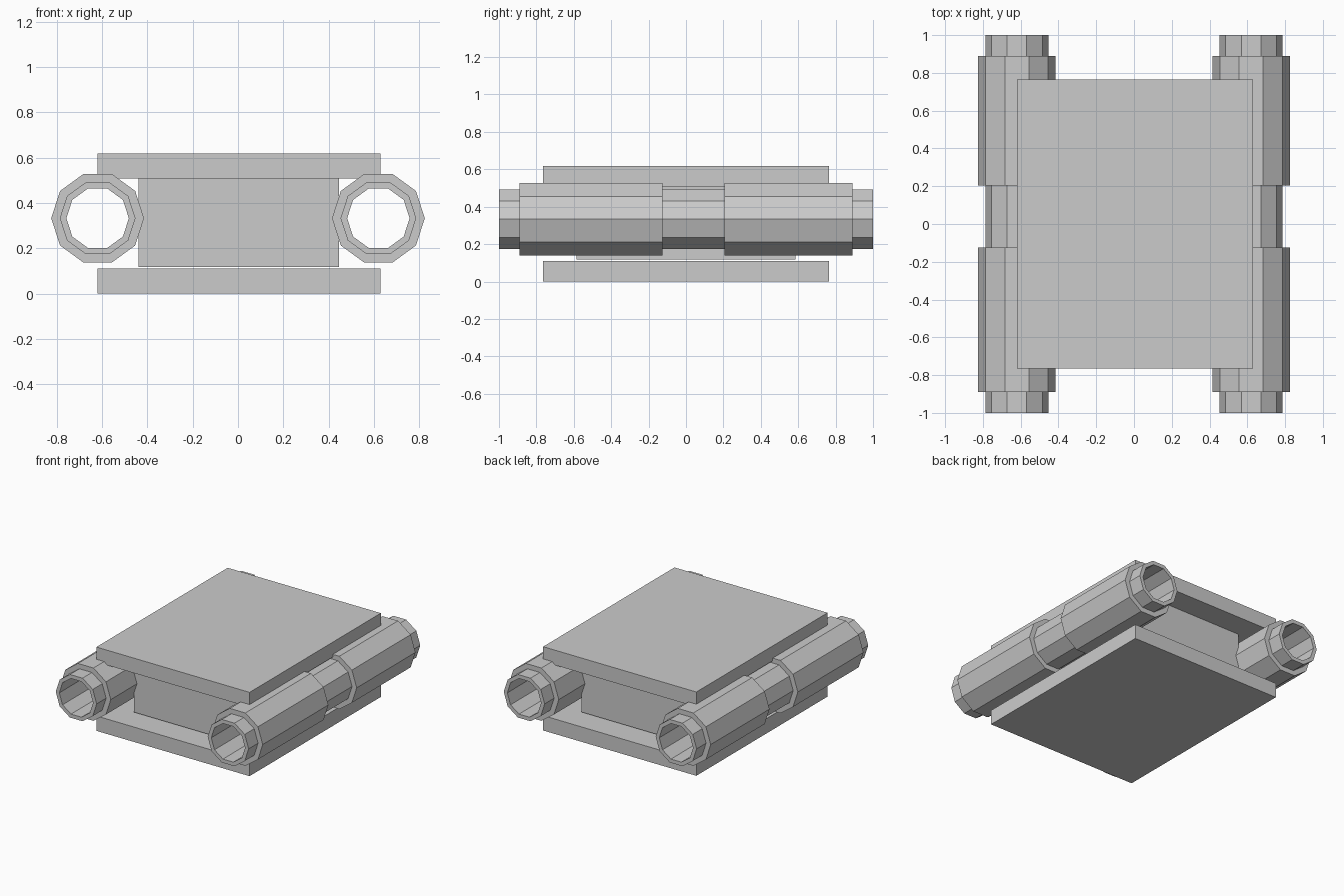
import bpy
import bmesh
import math
from mathutils import Matrix, Vector

cube = bpy.data.objects.get("Cube")
if cube:
    bpy.data.objects.remove(cube, do_unlink=True)

# Single plain grey finish
GREY = (0.6, 0.6, 0.6, 1.0)
grey = bpy.data.materials.new("plain grey")
grey.use_nodes = True
grey.diffuse_color = GREY
grey.node_tree.nodes["Principled BSDF"].inputs["Base Color"].default_value = GREY

SIDES = 10
AXIS_X, AXIS_Z = 0.62, 0.333


def finish(name, bm):
    bmesh.ops.recalc_face_normals(bm, faces=bm.faces)
    mesh = bpy.data.meshes.new(name)
    bm.to_mesh(mesh)
    bm.free()
    mesh.materials.append(grey)
    obj = bpy.data.objects.new(name, mesh)
    bpy.context.collection.objects.link(obj)
    return obj


def box(name, low, high):
    low, high = Vector(low), Vector(high)
    bm = bmesh.new()
    place = Matrix.Translation((low + high) / 2) @ Matrix.Diagonal((high - low).to_4d())
    bmesh.ops.create_cube(bm, size=1, matrix=place)
    return finish(name, bm)


def pipe(name, x, outer, inner, y0, y1):
    # Spin a rectangular wall section about the pipe's own axis
    bm = bmesh.new()
    section = [(inner, y0), (outer, y0), (outer, y1), (inner, y1)]
    verts = [bm.verts.new((x + r, y, AXIS_Z)) for r, y in section]
    edges = [bm.edges.new((verts[i], verts[(i + 1) % 4])) for i in range(4)]
    bmesh.ops.spin(bm, geom=verts + edges, cent=(x, 0, AXIS_Z), axis=(0, 1, 0),
                   angle=math.tau, steps=SIDES)
    bmesh.ops.remove_doubles(bm, verts=bm.verts, dist=0.0005)
    return finish(name, bm)


# Two flat plates with a narrower core block between them
box("bottom_plate", (-0.62, -0.765, 0), (0.63, 0.765, 0.11))
box("core_block", (-0.44, -0.585, 0.117), (0.445, 0.585, 0.508))
box("top_plate", (-0.62, -0.765, 0.508), (0.63, 0.765, 0.618))

# An open tube along each side, wrapped by a front and a back sleeve
for side, x in (("left", AXIS_X), ("right", -AXIS_X)):
    pipe(side + "_tube", x, 0.167, 0.138, -1, 1)
    pipe(side + "_front_sleeve", x, 0.205, 0.15, -0.89, -0.125)
    pipe(side + "_back_sleeve", x, 0.205, 0.15, 0.205, 0.89)
